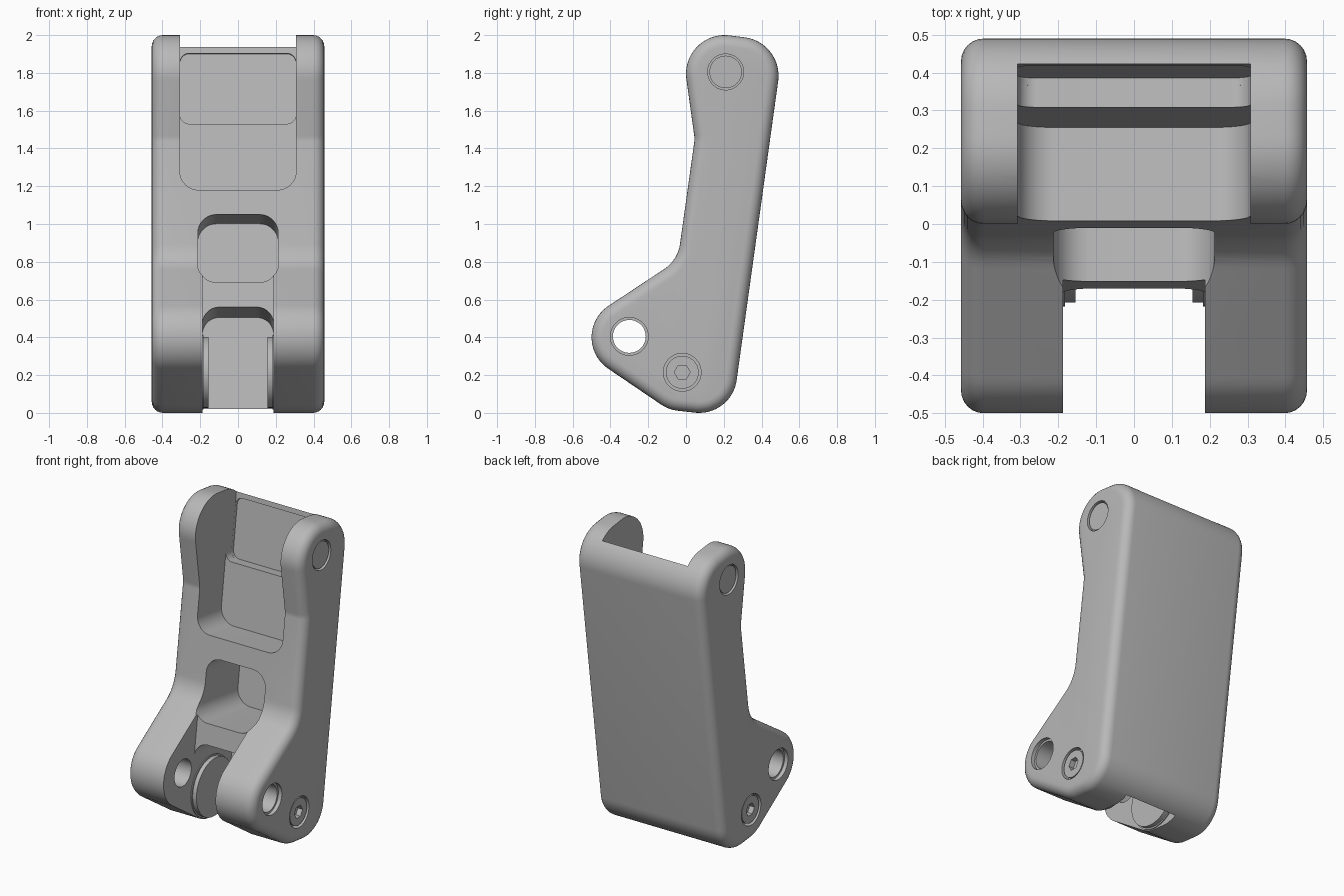
import bpy, bmesh
from math import sin, cos, radians, pi
from mathutils import Vector, Matrix

cube = bpy.data.objects.get("Cube")
if cube:
    bpy.data.objects.remove(cube)

metal = bpy.data.materials.new("matte_grey")
metal.use_nodes = True
GREY = (0.48, 0.48, 0.48, 1)
metal.diffuse_color = GREY
metal.node_tree.nodes["Principled BSDF"].inputs["Base Color"].default_value = GREY

LEAN = radians(7.9)
UP = Vector((0, sin(LEAN), cos(LEAN)))      # along the leaning body
OUT = Vector((0, -cos(LEAN), sin(LEAN)))    # out of its front face
X = Vector((1, 0, 0))
HALF = 0.457


def make(name, bm):
    bmesh.ops.recalc_face_normals(bm, faces=bm.faces)
    mesh = bpy.data.meshes.new(name)
    bm.to_mesh(mesh)
    bm.free()
    mesh.materials.append(metal)
    ob = bpy.data.objects.new(name, mesh)
    bpy.context.collection.objects.link(ob)
    return ob


def arc(cx, cy, r, a0, a1):
    n = max(4, int(abs(a1 - a0) / 6))
    angles = [radians(a0 + (a1 - a0) * i / n) for i in range(n + 1)]
    return [(cx + r * cos(a), cy + r * sin(a)) for a in angles]


def prism(points, depth):
    """Extrude a closed run of 3D points by the vector depth."""
    bm = bmesh.new()
    face = bm.faces.new([bm.verts.new(p) for p in points])
    ext = bmesh.ops.extrude_face_region(bm, geom=[face], use_keep_orig=True)
    bmesh.ops.translate(bm, vec=depth, verts=[v for v in ext["geom"] if isinstance(v, bmesh.types.BMVert)])
    return bm


def cylinder(y, z, r, x0, x1, sides=48):
    pts = [(x0, y + r * cos(2 * pi * i / sides), z + r * sin(2 * pi * i / sides)) for i in range(sides)]
    return prism(pts, X * (x1 - x0))


def pocket(origin, half, height, depth, r_low, r_high):
    """Rounded rectangle on the leaning floor, pulled out to the front."""
    outline = (arc(half - r_low, r_low, r_low, -90, 0)
               + arc(half - r_high, height - r_high, r_high, 0, 90)
               + arc(r_high - half, height - r_high, r_high, 90, 180)
               + arc(r_low - half, r_low, r_low, 180, 270))
    return prism([Vector(origin) + X * u + UP * v for u, v in outline], OUT * depth)


def cut(target, bm):
    cutter = make("cutter", bm)
    cutter.hide_render = True
    mod = target.modifiers.new("cut", "BOOLEAN")
    mod.operation, mod.solver, mod.object = "DIFFERENCE", "EXACT", cutter
    bpy.context.view_layer.objects.active = target
    bpy.ops.object.modifier_apply(modifier=mod.name)
    bpy.data.objects.remove(cutter)


# Body: side profile, with rounded rims on both cheeks
profile = (arc(0.205, 1.795, 0.205, 190, 82) + arc(0.285, 1.785, 0.205, 82, -8)
           + arc(0.07, 0.2, 0.2, -8, -95) + arc(-0.02, 0.21, 0.2, -97, -124)
           + arc(-0.3, 0.4, 0.2, -124, -238) + arc(-0.22, 0.92, 0.19, -58, -8)
           + arc(-0.06, 1.45, 0.105, -8, 10))
bm = prism([(-HALF, y, z) for y, z in profile], X * 2 * HALF)
rims = [e for e in bm.edges if abs(e.verts[0].co.x - e.verts[1].co.x) < 1e-5]
bmesh.ops.bevel(bm, geom=rims, offset=0.06, segments=6, profile=0.5, affect="EDGES")
body = make("link_body", bm)

# Upper recess with a deeper floor and a small lip at the top
floor = Vector((0, 0.255, 1.146))
step = floor + UP * 0.388
cut(body, pocket(floor, 0.308, 1.2, 0.7, 0.1, 0.01))
cut(body, pocket(step - OUT * 0.058, 0.308, 0.8, 0.3, 0.05, 0.01))
cut(body, pocket(step - OUT * 0.078, 0.3075, 0.385, 0.2, 0.05, 0.05))

# Middle window, lower recess and the fork slot
cut(body, pocket((0, 0.29, 0.63), 0.213, 0.375, 0.7, 0.1, 0.1))
low = Vector((0, 0.157, 0.02))
cut(body, pocket(low - UP * 0.3, 0.188, 0.79, 0.9, 0.01, 0.09))
cut(body, pocket(Vector((0, -0.17, 0.56)) - UP * 0.8, 0.188, 1.05, 0.6, 0.01, 0.01))

# Through hole at the nose
PIN, SCREW, TOP = (-0.3, 0.405), (-0.02, 0.215), (0.21, 1.805)
cut(body, cylinder(*PIN, 0.087, -0.6, 0.6))

parts = [body]
for side, name in ((1, "left"), (-1, "right")):
    # Shallow round seats on the cheek
    for spot, r, deep in ((PIN, 0.1, 0.025), (SCREW, 0.1, 0.04), (TOP, 0.095, 0.03)):
        cut(body, cylinder(*spot, r, side * (HALF - deep), side * 0.6))

    # Top pin end, set into its seat
    parts.append(make(name + "_top_pin", cylinder(*TOP, 0.086, side * 0.38, side * (HALF - 0.008))))

    # Socket screw with a hexagonal recess
    screw = make(name + "_screw", cylinder(*SCREW, 0.087, side * 0.36, side * (HALF - 0.006)))
    cut(screw, cylinder(*SCREW, 0.042, side * 0.4, side * 0.6, 6))
    parts.append(screw)

    # Stepped boss inside the fork
    parts.append(make(name + "_boss", cylinder(*SCREW, 0.188, side * 0.155, side * 0.2)))
    parts.append(make(name + "_boss_flange", cylinder(*SCREW, 0.198, side * 0.182, side * 0.2)))

bpy.ops.object.select_all(action="DESELECT")
for ob in parts:
    ob.select_set(True)
bpy.context.view_layer.objects.active = body
bpy.ops.object.shade_smooth_by_angle(angle=radians(30))
